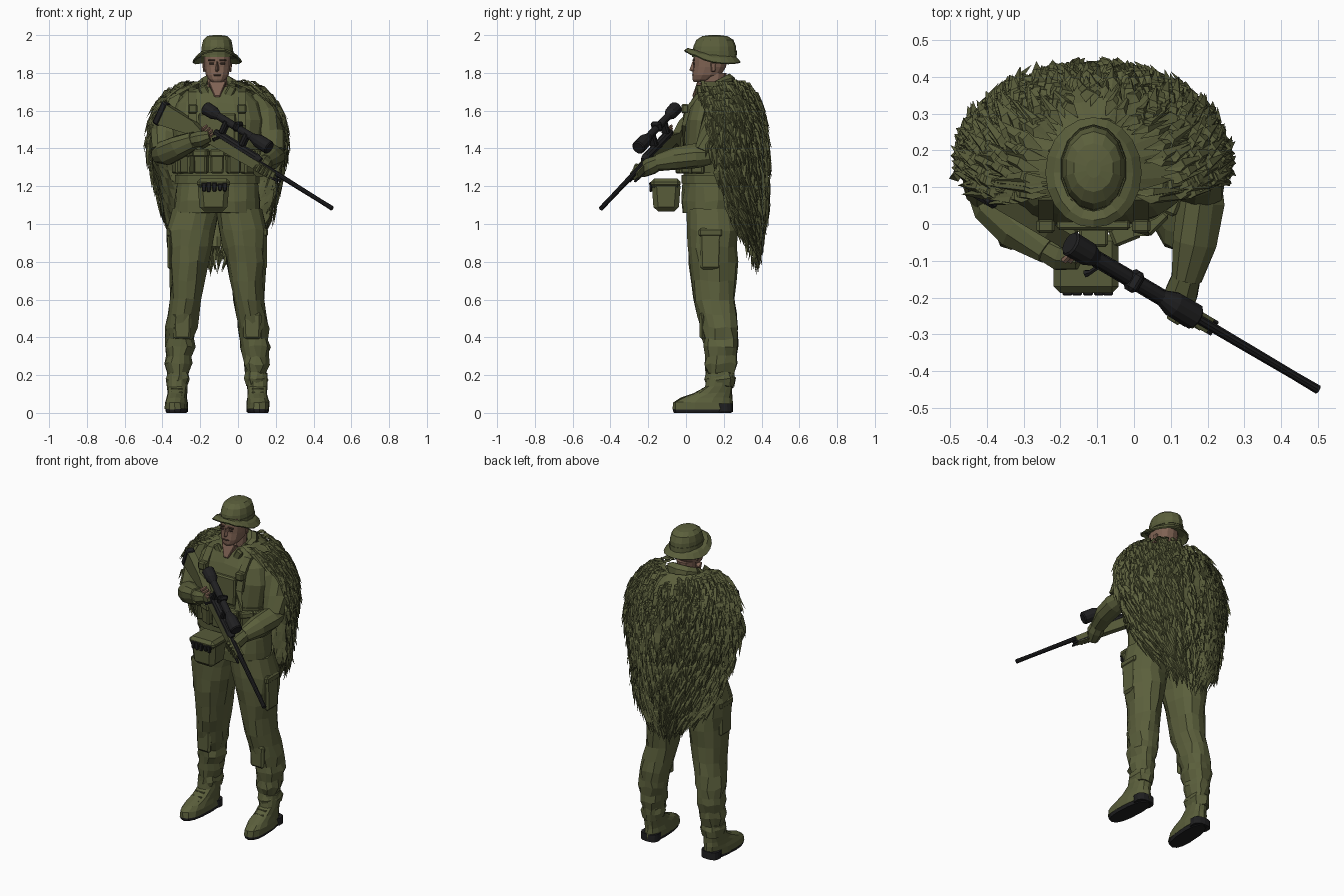
import bpy, bmesh, math, random
from math import sin, cos, pi, radians
from mathutils import Vector, Matrix

random.seed(4)
if "Cube" in bpy.data.objects:
    bpy.data.objects.remove(bpy.data.objects["Cube"])
MID = -0.11  # body centre line


def material(name, r, g, b):
    mat = bpy.data.materials.new(name)
    mat.use_nodes = True
    mat.diffuse_color = (r, g, b, 1)
    mat.node_tree.nodes["Principled BSDF"].inputs["Base Color"].default_value = (r, g, b, 1)
    return mat


cloth = material("olive cloth", 0.105, 0.115, 0.045)
netting = material("olive netting", 0.105, 0.114, 0.045)
webbing = material("dark olive webbing", 0.095, 0.104, 0.041)
skin = material("skin", 0.215, 0.125, 0.088)
shadow = material("dark brown", 0.08, 0.05, 0.036)
black = material("black", 0.014, 0.014, 0.015)


def make(name, mat, verts, faces, tidy=True):
    mesh = bpy.data.meshes.new(name)
    mesh.from_pydata([tuple(v) for v in verts], [], faces)
    mesh.materials.append(mat)
    if tidy:
        bm = bmesh.new()
        bm.from_mesh(mesh)
        bmesh.ops.recalc_face_normals(bm, faces=bm.faces)
        bm.to_mesh(mesh)
        bm.free()
    obj = bpy.data.objects.new(name, mesh)
    bpy.context.collection.objects.link(obj)
    return obj


def skin_rings(name, mat, rings):
    count = len(rings[0])
    verts = [v for ring in rings for v in ring]
    faces = [tuple(range(count)), tuple(range(len(verts) - count, len(verts)))]
    for k in range(len(rings) - 1):
        for i in range(count):
            j = (i + 1) % count
            low, high = k * count, (k + 1) * count
            faces.append((low + i, low + j, high + j, high + i))
    return make(name, mat, verts, faces)


def loft(name, mat, levels, sides=14, side=1, square=1.0, jitter=0.0, splay=0.0):
    """Stack of horizontal rounded sections: height, x, y, half width, half depth."""
    rings = []
    for z, cx, cy, rx, ry in levels:
        ring = []
        for i in range(sides):
            a = 2 * pi * (i + 0.5) / sides
            x = math.copysign(abs(cos(a)) ** square, cos(a)) * rx
            y = math.copysign(abs(sin(a)) ** square, sin(a)) * ry
            x += cx - splay * (y + cy - 0.18)
            wobble = Vector([random.uniform(-jitter, jitter) for _ in range(3)])
            ring.append(Vector((MID + side * x, cy + y, z)) + wobble)
        rings.append(ring)
    return skin_rings(name, mat, rings)


def tube(name, mat, points, radii, sides=8, flat=1.0, jitter=0.0):
    """Round or flattened sections along a path."""
    points = [Vector(p) for p in points]
    rings = []
    for k, p in enumerate(points):
        along = points[min(k + 1, len(points) - 1)] - points[max(k - 1, 0)]
        across = along.cross(Vector((0, 0, 1)))
        if across.length < 0.1 * along.length:
            across = Vector((1, 0, 0))
        across.normalize()
        up = across.cross(along).normalized()
        ring = []
        for i in range(sides):
            a = 2 * pi * (i + 0.5) / sides
            r = radii[k] + random.uniform(-jitter, jitter)
            ring.append(p + across * cos(a) * r + up * sin(a) * r * flat)
        rings.append(ring)
    return skin_rings(name, mat, rings)


def box(name, mat, place, size, taper=1.0, bevel=0.008):
    bm = bmesh.new()
    bmesh.ops.create_cube(bm, size=1)
    for v in bm.verts:
        if v.co.z < 0:
            v.co.x *= taper
            v.co.y *= taper
        v.co = Vector(c * s for c, s in zip(v.co, size))
    bmesh.ops.bevel(bm, geom=bm.edges[:], offset=bevel, segments=1, affect='EDGES')
    mesh = bpy.data.meshes.new(name)
    bm.to_mesh(mesh)
    bm.free()
    mesh.materials.append(mat)
    obj = bpy.data.objects.new(name, mesh)
    obj.matrix_world = place if isinstance(place, Matrix) else Matrix.Translation(place)
    bpy.context.collection.objects.link(obj)
    return obj


# Trousers, pockets and boots
for side, label in ((1, "left"), (-1, "right")):
    loft(label + "_trouser_leg", cloth, [
        (1.08, .11, .14, .125, .13), (.97, .138, .14, .128, .135), (.88, .148, .14, .116, .132),
        (.8, .152, .143, .106, .127), (.7, .158, .145, .091, .116), (.6, .165, .15, .081, .108),
        (.52, .18, .165, .08, .103), (.45, .19, .178, .082, .1), (.39, .197, .185, .073, .092),
        (.35, .2, .185, .08, .095), (.3, .203, .183, .066, .084), (.26, .205, .182, .069, .086),
        (.21, .207, .18, .056, .074), (.18, .208, .18, .061, .078), (.14, .21, .18, .052, .068)],
        side=side, jitter=.008, square=.9)
    box(label + "_cargo_pocket", cloth, (MID + side * .25, .13, .87), (.03, .12, .22), .88, .012)
    box(label + "_cargo_flap", webbing, (MID + side * .254, .13, .955), (.03, .125, .04))
    box(label + "_knee_patch", cloth, (MID + side * .185, .086, .46), (.1, .03, .14), .9, .012)
    loft(label + "_boot_sole", black, [
        (0, .21, .088, .052, .152), (.012, .21, .088, .057, .157), (.026, .21, .088, .055, .155)],
        side=side, square=.8, splay=.06)
    loft(label + "_boot_heel", black, [(.005, .21, .205, .057, .045), (.05, .21, .203, .057, .045)],
         side=side, square=.75)
    loft(label + "_boot", cloth, [
        (.02, .21, .088, .06, .16), (.055, .21, .09, .058, .157), (.08, .21, .108, .054, .136),
        (.105, .21, .142, .053, .1), (.14, .21, .172, .053, .073), (.21, .21, .18, .055, .07)],
        side=side, square=.85, splay=.06, jitter=.003)
    for k in range(3):
        box(label + "_boot_lace", webbing, (MID + side * .215, .035 + k * .027, .09 + k * .018),
            (.06, .012, .01), bevel=.002)

# Jacket
loft("jacket", cloth, [
    (1.06, 0, .13, .228, .15), (1.12, 0, .13, .226, .152), (1.2, 0, .13, .22, .146),
    (1.25, 0, .13, .21, .138), (1.33, 0, .13, .222, .14), (1.42, 0, .13, .235, .14),
    (1.55, 0, .14, .25, .148), (1.64, 0, .155, .23, .135), (1.7, 0, .16, .17, .11),
    (1.725, 0, .165, .095, .085)], sides=18, square=.85, jitter=.006)
loft("collar", cloth, [(1.69, 0, .165, .088, .085), (1.715, 0, .168, .078, .076),
                       (1.74, 0, .18, .07, .06)], sides=12)
tube("neck_scarf", netting, [(MID + .08 * sin(a), .165 + .065 * cos(a), 1.735 + .025 * cos(a))
                             for a in (-1.9, -1.3, -.65, 0, .65, 1.3, 1.9)],
     [.02, .03, .034, .036, .034, .03, .02], 6, jitter=.005)
loft("belt", webbing, [(1.215, 0, .13, .228, .155), (1.26, 0, .13, .226, .155)], 18, square=.85)
loft("vest_band", webbing, [(1.27, 0, .13, .222, .148), (1.41, 0, .132, .243, .15)], 18, square=.85)
box("chest_panel", cloth, (MID, -.002, 1.5), (.2, .03, .17), .95)
for degrees in (-68, -45, -22, 0, 22, 45, 68):
    a = radians(degrees)
    spot = Matrix.Translation((MID + .225 * sin(a), .125 - .158 * cos(a), 1.33)) @ Matrix.Rotation(a, 4, 'Z')
    box("vest_pouch", webbing, spot, (.074, .05, .125), .92)
    box("vest_pouch_flap", cloth, spot @ Matrix.Translation((0, -.003, .045)), (.08, .054, .04))
for side in (1, -1):
    x = MID + side * .13
    tube("shoulder_strap", webbing, [(x, .2, 1.715), (x, .07, 1.69), (x, .015, 1.62), (x, -.012, 1.52),
                                     (x, -.022, 1.4)], [.03] * 5, 4, .5)
    box("strap_buckle", webbing, (x, -.005, 1.61), (.05, .04, .05))
    box("collar_flap", cloth, Matrix.Translation((MID + side * .065, .062, 1.695))
        @ Matrix.Rotation(side * .5, 4, 'Y'), (.045, .025, .08))

# Waist case with dark fittings
box("waist_case", cloth, (MID - .02, -.105, 1.145), (.17, .155, .16), .85, .025)
box("waist_case_lid", webbing, (MID - .02, -.108, 1.215), (.176, .16, .05), bevel=.018)
for x in (-.18, -.155, -.125, -.095, -.07):
    box("case_fitting", black, (x, -.186, 1.195), (.028, .018, .036 + random.random() * .02), .7, .004)

# Neck, head and face
loft("neck", skin, [(1.66, 0, .14, .06, .07), (1.72, 0, .145, .054, .064), (1.8, 0, .155, .055, .06)], 10)
box("open_neck", skin, Matrix.Translation((MID, .058, 1.71)) @ Matrix.Rotation(-.5, 4, 'X'),
    (.095, .04, .085), .3, .004)
loft("head", skin, [
    (1.752, 0, .075, .028, .035), (1.765, 0, .09, .046, .055), (1.79, 0, .11, .062, .076),
    (1.83, 0, .125, .07, .086), (1.865, 0, .128, .072, .09), (1.92, 0, .13, .073, .09)], 14, square=.85)
skin_rings("nose", skin, [[Vector((MID + s * w, y, z)) for s, y in ((-1, .05), (0, out), (1, .05))]
                         for z, w, out in ((1.805, .014, .035), (1.815, .016, .018), (1.86, .008, .034))])
for side in (1, -1):
    box("ear", skin, (MID + side * .07, .145, 1.83), (.016, .032, .052), .7, .005)
    box("eye", shadow, (MID + side * .029, .041, 1.85), (.026, .008, .01), bevel=.002)
    box("brow", shadow, (MID + side * .03, .04, 1.867), (.038, .009, .009), bevel=.002)
box("mouth", shadow, (MID, .036, 1.788), (.04, .008, .007), bevel=.002)

# Brimmed hat
loft("hat_crown", cloth, [(1.885, 0, .15, .088, .118), (1.94, 0, .152, .084, .113),
                          (1.975, 0, .153, .076, .098), (1.995, 0, .153, .055, .066),
                          (2.0, 0, .15, .02, .025)], 14)
loft("hat_band", webbing, [(1.895, 0, .15, .091, .121), (1.915, 0, .15, .089, .119)], 14)
sides = 20
rim = []
for rx, ry, height in ((.08, .105, 1.9), (.108, .13, 1.885), (.131, .15, 1.86)):
    for i in range(sides):
        a = 2 * pi * i / sides
        tilt = (-.033 * sin(a) + .03 * sin(a) ** 2) * (rx / .13) ** 2
        rim.append((MID + rx * cos(a), .14 + ry * sin(a), height + tilt + random.uniform(-.005, .005)))
brim = make("hat_brim", cloth, rim, [
    (k * sides + i, k * sides + (i + 1) % sides, (k + 1) * sides + (i + 1) % sides, (k + 1) * sides + i)
    for k in range(2) for i in range(sides)])
brim.modifiers.new("thickness", 'SOLIDIFY').thickness = .009

# Arms and gloved hands
tube("right_upper_arm", cloth, [(-.29, .19, 1.67), (-.35, .185, 1.58), (-.39, .145, 1.47), (-.405, .1, 1.38)],
     [.075, .084, .077, .066], 10, jitter=.006)
tube("right_forearm", cloth, [(-.42, .12, 1.37), (-.38, .055, 1.38), (-.31, -.01, 1.41), (-.23, -.07, 1.445)],
     [.05, .068, .064, .046], 10, jitter=.006)
tube("right_glove", webbing, [(-.25, -.06, 1.44), (-.2, -.085, 1.45), (-.15, -.095, 1.465)], [.038, .045, .03], 8)
tube("left_upper_arm", cloth, [(.07, .19, 1.67), (.13, .18, 1.58), (.172, .14, 1.47), (.185, .1, 1.38)],
     [.075, .084, .076, .064], 10, jitter=.006)
tube("left_forearm", cloth, [(.185, .13, 1.36), (.18, .06, 1.358), (.165, -.05, 1.345), (.14, -.15, 1.325)],
     [.05, .066, .06, .045], 10, jitter=.006)
tube("left_glove", webbing, [(.145, -.135, 1.33), (.128, -.19, 1.305), (.11, -.24, 1.275)], [.04, .048, .034], 8)
for k in range(4):
    tube("right_finger", skin, [(-.19 + k * .014, -.1, 1.5 - k * .012), (-.165 + k * .014, -.075, 1.52 - k * .012)],
         [.01, .008], 6)
    tube("left_finger", webbing, [(.1 + k * .02, -.25 - k * .005, 1.28 - k * .012),
                                  (.12 + k * .02, -.265 - k * .005, 1.315 - k * .012)], [.013, .01], 6)

# Rifle, laid out along its own axis
axis = Vector((1, -.59, -.623)).normalized()
cross = Vector((0, 0, 1)).cross(axis).normalized()
frame = Matrix((axis, cross, axis.cross(cross))).transposed().to_4x4()
frame.translation = (0, -.155, 1.39)


def barrel_part(name, mat, spans, height, sides=10):
    tube(name, mat, [frame @ Vector((t, 0, height)) for t, r in spans], [r for t, r in spans], sides)


outline = [(-.5, .01), (-.5, -.11), (-.3, -.065), (-.25, -.1), (-.2, -.095), (-.17, -.05),
           (.27, -.032), (.27, .008), (-.14, .014), (-.22, -.015), (-.31, .01)]
skin_rings("rifle_stock", webbing, [[frame @ Vector((t, w, h)) for t, h in outline] for w in (-.022, .022)])
box("butt_pad", black, frame @ Matrix.Translation((-.505, 0, -.05)), (.04, .052, .13))
barrel_part("receiver", black, [(-.17, .018), (-.14, .024), (.12, .024), (.15, .015)], .018)
barrel_part("barrel", black, [(.1, .015), (.57, .012), (.655, .013)], .003)
barrel_part("scope", black, [(-.285, .031), (-.28, .036), (-.22, .034), (-.19, .02), (.04, .02),
                             (.085, .036), (.16, .037), (.166, .031)], .103, 12)
for t in (-.13, .01):
    box("scope_mount", black, frame @ Matrix.Translation((t, 0, .07)), (.03, .045, .08))
box("scope_turret", black, frame @ Matrix.Translation((-.06, 0, .112)), (.032, .062, .056), bevel=.012)
tube("bolt_handle", black, [frame @ Vector(p) for p in ((-.12, 0, .02), (-.13, -.04, .0), (-.135, -.05, -.01))],
     [.007, .007, .011], 6)
for w in (-.016, .016):
    tube("folded_bipod", black, [frame @ Vector((t, w, -.025)) for t in (.14, .3)], [.008, .007], 6)

# Netting cape: height, half width, half depth, reach of the front edge in degrees
CAPE = [(.6, .2, .15, 20), (.7, .24, .17, 25), (.9, .28, .215, 52), (1, .29, .235, 70),
        (1.2, .318, .25, 88), (1.4, .362, .255, 99), (1.55, .346, .235, 104),
        (1.65, .295, .2, 115), (1.71, .23, .165, 132), (1.755, .12, .115, 142)]


def cape_point(u, z, lift=0.0):
    for low, high in zip(CAPE, CAPE[1:]):
        if z <= high[0]:
            break
    f = min(1, (z - low[0]) / (high[0] - low[0]))
    rx, ry, reach = [a + (b - a) * f for a, b in zip(low[1:], high[1:])]
    a = radians(reach * u)
    return Vector((MID + (rx + lift) * sin(a), .17 + (ry + lift) * cos(a), z))


def cape_height(u, v):
    bottom = .88 + .14 * u * u
    return 1.755 + (bottom - 1.755) * v


columns, rows = 30, 16
points = [cape_point(2 * i / columns - 1, cape_height(2 * i / columns - 1, k / rows), random.uniform(-.012, .008))
          for k in range(rows + 1) for i in range(columns + 1)]
stride = columns + 1
make("netting_cape", netting, points, [
    (k * stride + i, k * stride + i + 1, (k + 1) * stride + i + 1, (k + 1) * stride + i)
    for k in range(rows) for i in range(columns)])

# Hanging leaf strips over the cape, thickest at the shoulders and the edges
verts, faces = [], []
for n in range(1200):
    u = random.choice((-1, 1)) * random.random() ** .85
    v = random.random() ** 1.15
    z = cape_height(u, v)
    length, width = random.uniform(.05, .1) + .08 * v, random.uniform(.011, .021)
    root = cape_point(u, z)
    out = Vector((root.x - MID, root.y - .17, 0)).normalized()
    across = Vector((-out.y, out.x, 0))
    tip = cape_point(u, max(.6, z - length), random.uniform(.006, .035)) + across * random.uniform(-.04, .04)
    middle = (root * 2 + tip) / 3
    middle.z += .03 * (1 - v) ** 3
    start = len(verts)
    verts += [root, middle + across * width + out * .004, middle - across * width + out * .004,
              middle + out * .016, tip]
    faces += [(start, start + 3, start + 1), (start, start + 2, start + 3),
              (start + 1, start + 3, start + 4), (start + 3, start + 2, start + 4)]
make("cape_leaf_strips", netting, verts, faces, tidy=False)
